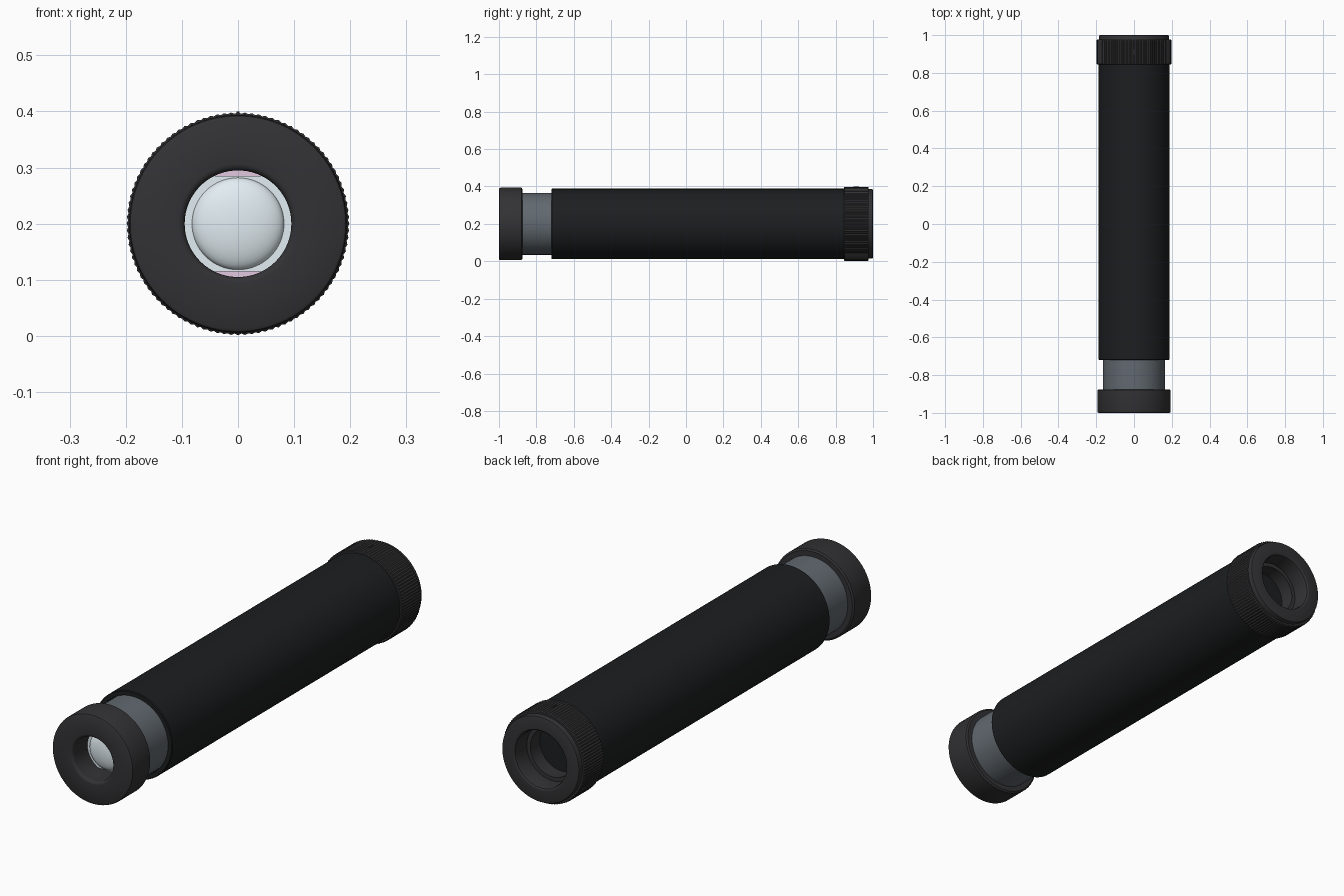
import bpy, bmesh, math

if "Cube" in bpy.data.objects:
    bpy.data.objects.remove(bpy.data.objects["Cube"])

CZ = 0.2  # height of the long axis


def material(name, rgb):
    m = bpy.data.materials.new(name)
    m.diffuse_color = (*rgb, 1)
    m.use_nodes = True
    m.node_tree.nodes["Principled BSDF"].inputs["Base Color"].default_value = m.diffuse_color
    return m


TUBE = material("black_sleeve", (0.012, 0.013, 0.014))
CAP = material("dark_rubber", (0.032, 0.032, 0.035))
METAL = material("grey_metal", (0.12, 0.14, 0.16))
GLASS = material("pale_glass", (0.76, 0.85, 0.89))
PINK = material("pink_backing", (0.75, 0.58, 0.74))


def finish(bm, name, mat):
    bmesh.ops.remove_doubles(bm, verts=bm.verts, dist=1e-6)
    bmesh.ops.recalc_face_normals(bm, faces=bm.faces)
    me = bpy.data.meshes.new(name)
    bm.to_mesh(me)
    bm.free()
    ob = bpy.data.objects.new(name, me)
    bpy.context.collection.objects.link(ob)
    me.materials.append(mat)
    bpy.ops.object.select_all(action='DESELECT')
    ob.select_set(True)
    bpy.context.view_layer.objects.active = ob
    bpy.ops.object.shade_smooth_by_angle(angle=math.radians(32))
    return ob


def lathe(name, profile, mat, closed=True, n=96, knurl=None):
    """Spin (y, radius) points round the long axis; knurl = (min radius, depth)."""
    bm = bmesh.new()
    rings = []
    for i in range(n):
        a = 2 * math.pi * i / n
        ring = []
        for y, r in profile:
            if knurl and r > knurl[0] and i % 2:
                r -= knurl[1]
            ring.append(bm.verts.new((r * math.sin(a), y, CZ + r * math.cos(a))))
        rings.append(ring)
    m = len(profile)
    for i in range(n):
        p, q = rings[i], rings[(i + 1) % n]
        for k in range(m if closed else m - 1):
            j = (k + 1) % m
            bm.faces.new((p[k], p[j], q[j], q[k]))
    return finish(bm, name, mat)


# Eyepiece with a rounded viewing hole
lip = [(-0.988 - 0.012 * math.cos(t), 0.107 - 0.012 * math.sin(t))
       for t in (i * math.pi / 12 for i in range(7))]
lathe("eyepiece", [(-0.875, 0.187), (-0.88, 0.194), (-0.99, 0.194), (-0.997, 0.192),
                   (-1.0, 0.187)] + lip + [(-0.875, 0.095)], CAP)

# Sliding inner tube and outer sleeve
lathe("inner_tube", [(-0.88, 0.15), (-0.88, 0.165), (-0.4, 0.165), (-0.4, 0.15)], METAL)
lathe("outer_sleeve", [(-0.72, 0.168), (-0.72, 0.185), (-0.717, 0.188),
                       (0.86, 0.188), (0.86, 0.168)], TUBE)

# Knurled focusing ring at the back, with end rim and stepped opening
lathe("focus_ring", [(0.845, 0.18), (0.845, 0.195), (0.848, 0.1985), (0.972, 0.1985),
                     (0.977, 0.195), (0.977, 0.18)], CAP, n=200, knurl=(0.19, 0.0025))
lathe("end_rim", [(0.85, 0.186), (0.993, 0.186), (0.998, 0.184), (1.0, 0.179),
                  (1.0, 0.13), (0.996, 0.124), (0.985, 0.121), (0.92, 0.121),
                  (0.92, 0.104), (0.85, 0.104)], CAP)
lathe("rear_window", [(0.855, 0.0), (0.855, 0.12), (0.845, 0.12), (0.845, 0.0)], TUBE, closed=False)

# Index mark on top of the focusing ring
bm = bmesh.new()
bmesh.ops.create_cube(bm, size=1)
bmesh.ops.scale(bm, vec=(0.006, 0.03, 0.006), verts=bm.verts)
bmesh.ops.translate(bm, vec=(0, 0.91, CZ + 0.197), verts=bm.verts)
finish(bm, "index_mark", CAP)

# Eye lens: shallow dome on a disc
R = 0.082
dome = [(-0.898 - 0.028 * math.cos(t), R * math.sin(t))
        for t in (i * math.pi / 20 for i in range(11))]
lathe("eye_lens", dome, GLASS, closed=False, n=64)

# Lens holder disc with flats at top and bottom, and its backing
bm = bmesh.new()
bmesh.ops.create_circle(bm, cap_ends=True, radius=0.0955, segments=96)
for v in bm.verts:
    x, h, _ = v.co
    v.co = (x, -0.898, CZ + max(-0.085, min(0.085, h)))
ext = bmesh.ops.extrude_face_region(bm, geom=bm.faces[:])
bmesh.ops.translate(bm, vec=(0, 0.012, 0),
                    verts=[g for g in ext["geom"] if isinstance(g, bmesh.types.BMVert)])
finish(bm, "lens_holder", GLASS)
lathe("lens_backing", [(-0.884, 0.0), (-0.884, 0.15), (-0.878, 0.15), (-0.878, 0.0)],
      PINK, closed=False)
